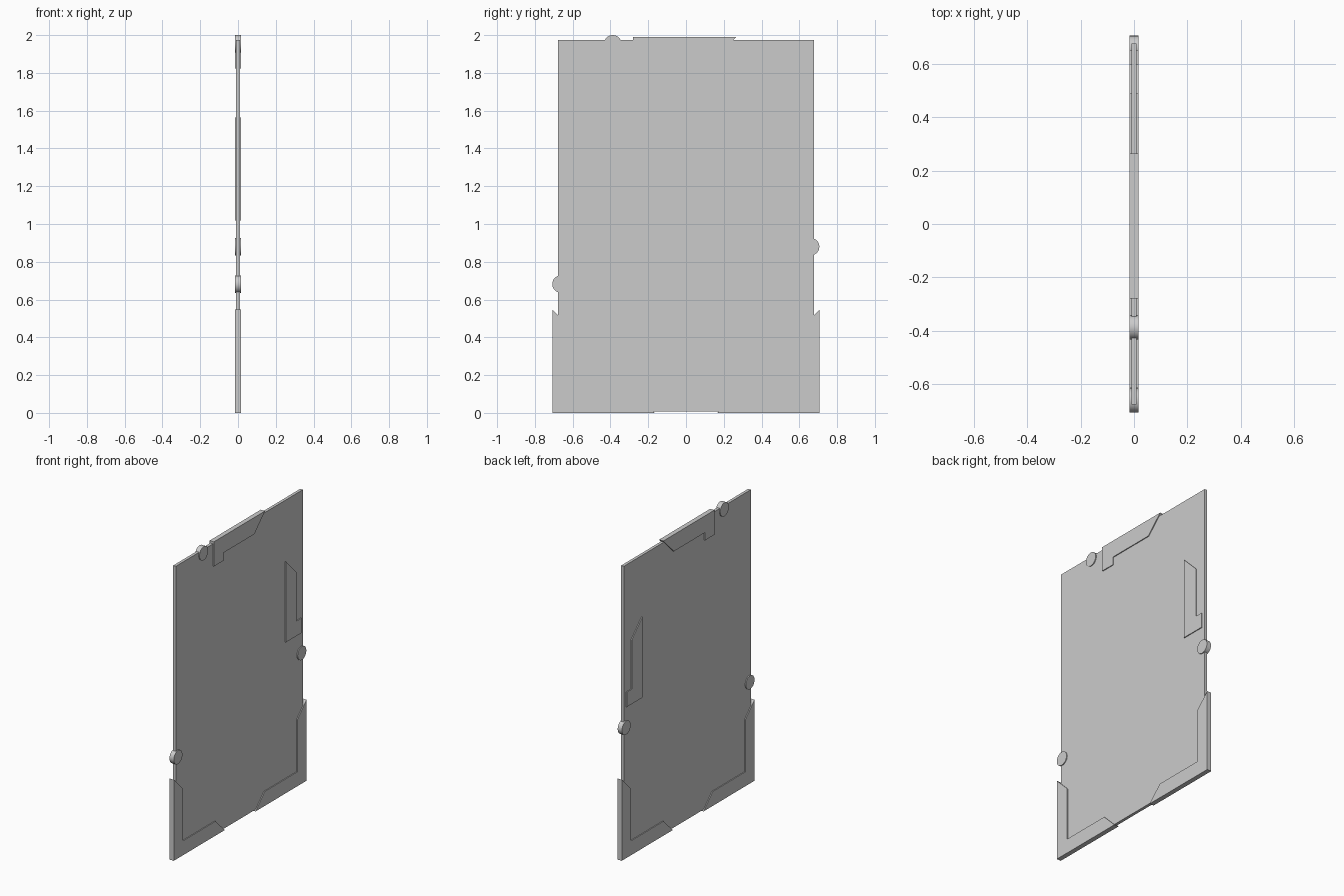
import bpy, bmesh
from math import pi

if "Cube" in bpy.data.objects:
    bpy.data.objects.remove(bpy.data.objects["Cube"])

PANEL_T = 0.010   # half thickness of the panel
TRIM_T = 0.016    # half thickness of the raised trim


def plate(name, profile, half):
    """Extrude a (y, z) profile symmetrically along x."""
    bm = bmesh.new()
    face = bm.faces.new([bm.verts.new((-half, y, z)) for y, z in profile])
    ext = bmesh.ops.extrude_face_region(bm, geom=[face])
    verts = [v for v in ext["geom"] if isinstance(v, bmesh.types.BMVert)]
    bmesh.ops.translate(bm, verts=verts, vec=(2 * half, 0, 0))
    bmesh.ops.recalc_face_normals(bm, faces=bm.faces)
    mesh = bpy.data.meshes.new(name)
    bm.to_mesh(mesh)
    bm.free()
    obj = bpy.data.objects.new(name, mesh)
    bpy.context.collection.objects.link(obj)
    return obj


def stud(name, y, z):
    """Round disc set into the panel edge."""
    bpy.ops.mesh.primitive_cylinder_add(vertices=32, radius=0.046, depth=2 * TRIM_T,
                                        location=(0, y, z), rotation=(0, pi / 2, 0))
    bpy.context.object.name = name
    bpy.ops.object.shade_smooth_by_angle()


# Main panel
plate("panel", [(-0.677, 0.008), (0.677, 0.008), (0.677, 1.975), (-0.677, 1.975)], PANEL_T)

# Bottom corner guards, mirrored across y
corner = [(-0.708, 0), (-0.165, 0), (-0.262, 0.097), (-0.611, 0.097),
          (-0.611, 0.45), (-0.708, 0.547)]
guard = plate("corner_guards", corner, TRIM_T)
mirror = guard.modifiers.new("mirror", 'MIRROR')
mirror.use_axis = (False, True, False)

# Hooked clip: (distance along long edge, depth), used on top and on the side
clip = [(0, 0), (0, 0.166), (0.1, 0.166), (0.1, 0.113), (0.432, 0.113), (0.545, 0)]
plate("top_clip", [(-0.28 + a, 1.99 - d) for a, d in clip], TRIM_T)
plate("side_clip", [(0.488 + d, 1.018 + a) for a, d in clip], TRIM_T)

# Edge studs
stud("top_stud", -0.388, 1.954)
stud("left_stud", -0.662, 0.682)
stud("right_stud", 0.660, 0.880)
